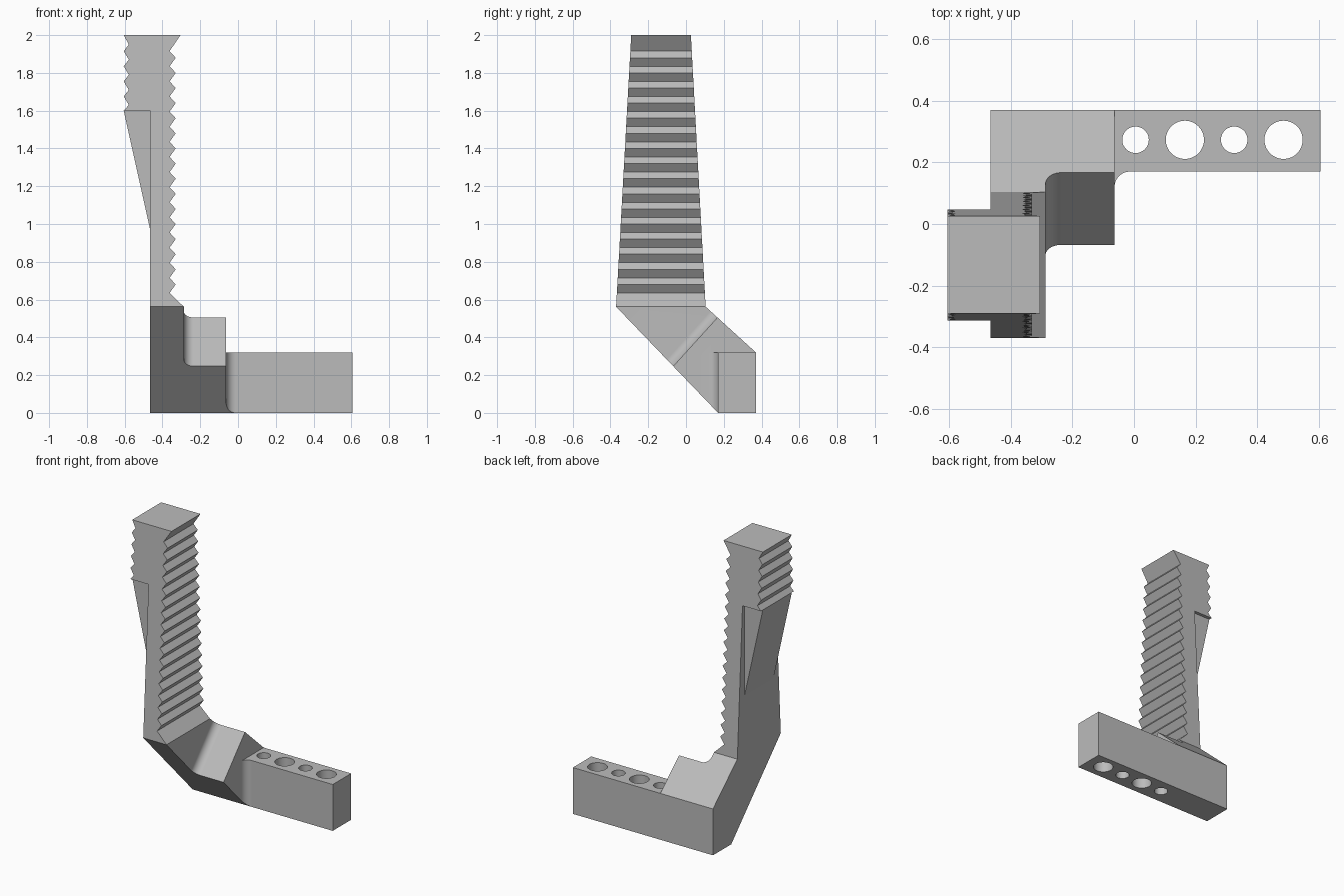
import bpy, bmesh, math
from mathutils import Vector

cube = bpy.data.objects.get("Cube")
if cube:
    bpy.data.objects.remove(cube, do_unlink=True)

grey = bpy.data.materials.new("plain grey")
grey.use_nodes = True
colour = (0.5, 0.5, 0.5, 1)
grey.diffuse_color = colour
grey.node_tree.nodes["Principled BSDF"].inputs["Base Color"].default_value = colour


def loft(name, ring_a, ring_b):
    """Closed solid between two matching rings of points."""
    bm = bmesh.new()
    a = [bm.verts.new(p) for p in ring_a]
    b = [bm.verts.new(p) for p in ring_b]
    bm.faces.new(a)
    bm.faces.new(b[::-1])
    for i in range(len(a)):
        j = (i + 1) % len(a)
        bm.faces.new((a[j], a[i], b[i], b[j]))
    bmesh.ops.recalc_face_normals(bm, faces=bm.faces)
    mesh = bpy.data.meshes.new(name)
    bm.to_mesh(mesh)
    bm.free()
    mesh.materials.append(grey)
    obj = bpy.data.objects.new(name, mesh)
    bpy.context.collection.objects.link(obj)
    return obj


def side_prism(name, yz, x0, x1):
    return loft(name, [(x0, y, z) for y, z in yz], [(x1, y, z) for y, z in yz])


def arc(cx, cy, r, start, end, steps=10):
    angles = [math.radians(start + (end - start) * i / steps) for i in range(steps + 1)]
    return [(cx + r * math.cos(t), cy + r * math.sin(t)) for t in angles]


def apply_boolean(target, tool, operation):
    mod = target.modifiers.new("boolean", "BOOLEAN")
    mod.operation, mod.solver, mod.object = operation, "EXACT", tool
    bpy.context.view_layer.objects.active = target
    bpy.ops.object.modifier_apply(modifier=mod.name)
    bpy.data.objects.remove(tool, do_unlink=True)


LEFT, INNER, STEP, RIGHT = -0.465, -0.287, -0.063, 0.605
FRONT, BACK, KNEE, BAR_TOP, BAR_FRONT = -0.37, 0.37, 0.562, 0.32, 0.17
R = 0.05

# Serrated post: one toothed outline, narrowing in depth towards the top
teeth = [(-0.305, 2), (-0.362, 1.915)]
for i in range(16):
    teeth += [(-0.33, 1.88 - 0.08 * i), (-0.362, 1.835 - 0.08 * i)]
teeth += [(INNER, KNEE), (LEFT, KNEE), (LEFT, 1.6), (-0.605, 1.6)]
for i in range(5):
    teeth += [(-0.578, 1.63 + 0.08 * i)]
    teeth += [(-0.605, 1.675 + 0.08 * i if i < 4 else 2)]


def depth(z, low, high):
    return low + (high - low) * (z - KNEE) / (2 - KNEE)


loft("serrated_post",
     [(x, depth(z, FRONT, -0.29), z) for x, z in teeth],
     [(x, depth(z, 0.104, 0.026), z) for x, z in teeth])

# Sloping rib under the head of the post
rib = [(LEFT, 0.97), (-0.605, 1.6), (LEFT, 1.6)]
loft("head_support_rib", [(x, -0.29, z) for x, z in rib], [(x, 0.026, z) for x, z in rib])

# Slanted leg
knee_front, knee_back = Vector((FRONT, KNEE)), Vector((0.104, KNEE))
foot_front, foot_back = Vector((BAR_FRONT, 0)), Vector((BACK, BAR_TOP))
base = side_prism("bent_base", [knee_front, foot_front, (BACK, 0), foot_back, knee_back],
                  LEFT, INNER)

# Wide step beside the leg
low = knee_front.lerp(foot_front, 0.56)
high = knee_back.lerp(foot_back, 0.235)
step = side_prism("step", [low, foot_front, (BACK, 0), foot_back, high], INNER, STEP)

# Rounded inside corner between step and leg
up_low = (knee_front - foot_front).normalized()
up_high = (knee_back - foot_back).normalized()
corner = [(INNER, 0)] + arc(INNER + R, R, R, 270, 180)
step_fillet = loft("step_fillet",
                   [(x, *(low + up_low * h)) for x, h in corner],
                   [(x, *(high + up_high * h)) for x, h in corner])

# Bar, with a rounded inside corner against the step
bar = side_prism("bar", [foot_front, (BACK, 0), foot_back, (BAR_FRONT, BAR_TOP)], STEP, RIGHT)
corner = [(STEP, BAR_FRONT)] + arc(STEP + R, BAR_FRONT - R, R, 180, 90)
slope = KNEE / (BAR_FRONT - FRONT)
bar_fillet = loft("bar_fillet",
                  [(x, y, (BAR_FRONT - y) * slope) for x, y in corner],
                  [(x, y, BAR_TOP) for x, y in corner])

for part in (step, step_fillet, bar, bar_fillet):
    apply_boolean(base, part, "UNION")

# Round holes through the bar, alternating small and large
for i in range(4):
    circle = arc(0.005 + 0.16 * i, 0.273, (0.043, 0.062)[i % 2], 0, 360, 48)[:-1]
    drill = loft("drill", [(x, y, -0.1) for x, y in circle], [(x, y, 0.5) for x, y in circle])
    apply_boolean(base, drill, "DIFFERENCE")

# Smooth the rounded corners and holes, keep flat faces flat
bpy.ops.object.select_all(action="DESELECT")
base.select_set(True)
bpy.context.view_layer.objects.active = base
bpy.ops.object.shade_smooth_by_angle(angle=math.radians(20))
base.modifiers.new("flat_face_normals", "WEIGHTED_NORMAL").keep_sharp = True
